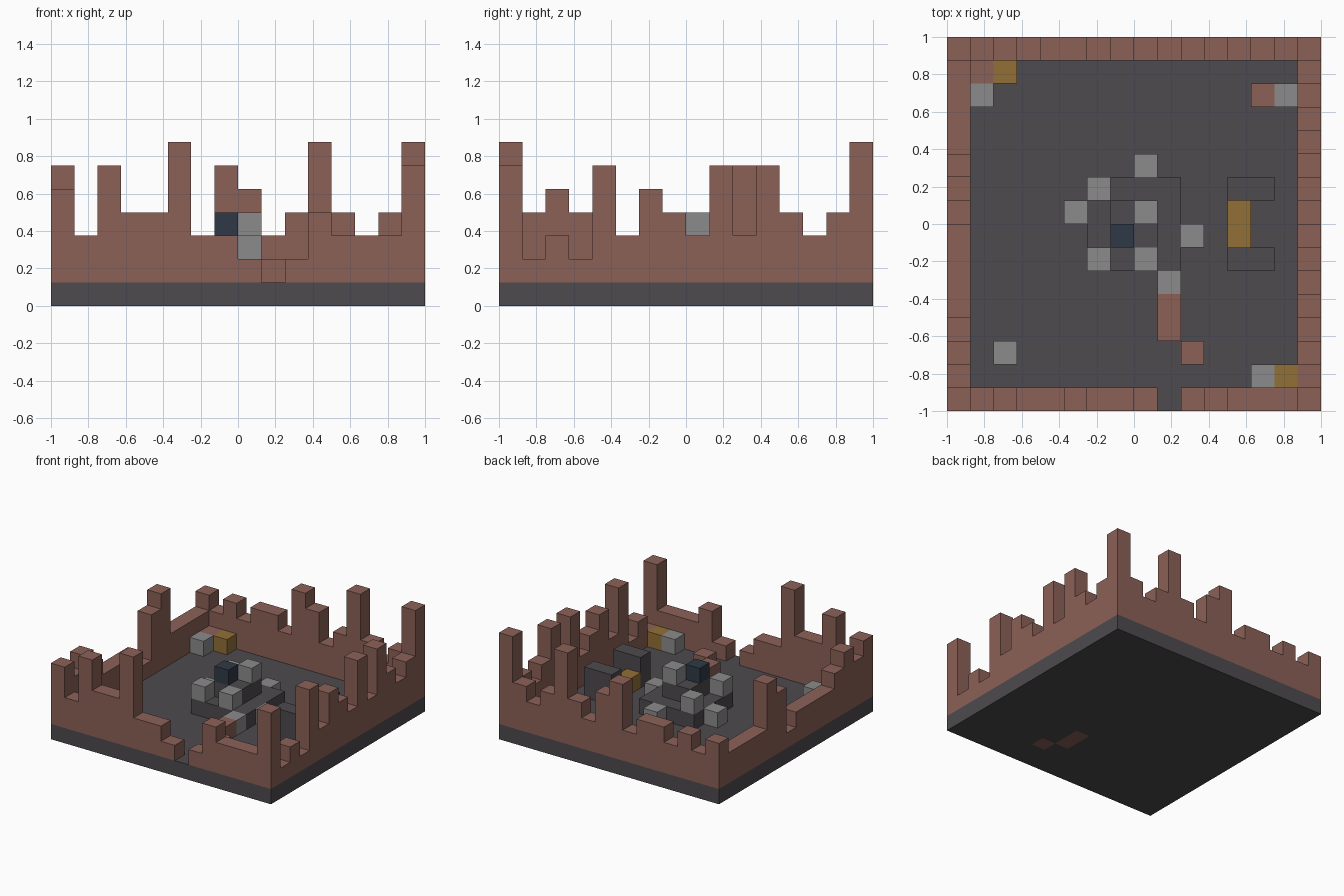
import bpy, bmesh
from mathutils import Vector

old = bpy.data.objects.get("Cube")
if old:
    bpy.data.objects.remove(old, do_unlink=True)

N = 16
S = 2 / N  # block size


def material(name, rgb):
    m = bpy.data.materials.new(name)
    m.use_nodes = True
    m.diffuse_color = (*rgb, 1)
    bsdf = m.node_tree.nodes["Principled BSDF"]
    bsdf.inputs["Base Color"].default_value = (*rgb, 1)
    bsdf.inputs["Roughness"].default_value = 0.9
    return m


brick = material("brick red", (0.26, 0.12, 0.095))
slate = material("dark slate", (0.075, 0.069, 0.075))
stone = material("grey stone", (0.26, 0.26, 0.26))
gold = material("dull gold", (0.29, 0.16, 0.037))
navy = material("dark blue", (0.028, 0.042, 0.062))

blocks = {}  # grid cell -> part name
parts = {}   # part name -> material


def fill(part, mat, xs, ys, zs):
    """Fill a range of grid cells with one part."""
    parts[part] = mat
    for i in range(*xs):
        for j in range(*ys):
            for k in range(*zs):
                blocks[i, j, k] = part


def block(part, mat, i, j, bottom, top):
    fill(part, mat, (i, i + 1), (j, j + 1), (bottom, top))


# Floor slab
fill("floor_slab", slate, (0, N), (0, N), (0, 1))

# Ruined outer walls: one height digit per block, left to right or front to back
front, back = "5364473321243336", "4343443653474347"
left, right = "5454333325633334", "6232635436364347"
for n in range(N):
    block("front_wall", brick, n, 0, 1, int(front[n]))
    block("back_wall", brick, n, N - 1, 1, int(back[n]))
    if 0 < n < N - 1:
        block("left_edge_wall", brick, 0, n, 1, int(left[n]))
        block("right_edge_wall", brick, N - 1, n, 1, int(right[n]))

# Stepped central pedestal, cut at its corner
fill("pedestal", slate, (6, 10), (6, 10), (1, 2))
fill("pedestal_core", slate, (7, 9), (7, 9), (2, 3))
block("pedestal_gem", navy, 7, 7, 3, 4)
block("pedestal_top_stone", stone, 8, 8, 3, 4)
for i, j in ((6, 6), (8, 6), (6, 9)):
    block("pedestal_stones", stone, i, j, 2, 3)

# Seat with dark arms
for j in (6, 9):
    fill("seat_arms", slate, (12, 14), (j, j + 1), (1, 3))
fill("seat_cushion", gold, (12, 13), (7, 9), (1, 2))

# Loose blocks on the floor
for i, j in ((5, 8), (8, 10), (10, 7), (9, 5), (2, 2), (13, 1), (1, 13), (14, 13)):
    block("loose_stones", stone, i, j, 1, 2)
for i, j in ((2, 14), (14, 1)):
    block("gold_blocks", gold, i, j, 1, 2)
for i, j in ((1, 14), (13, 13)):
    block("brick_rubble", brick, i, j, 1, 2)

# Brick path set through the floor
fill("brick_path", brick, (9, 10), (3, 5), (0, 2))
block("brick_path", brick, 10, 2, 0, 2)


def build(part, mat):
    """Make one mesh from the exposed block sides of a part."""
    bm = bmesh.new()
    for cell, owner in blocks.items():
        if owner != part:
            continue
        for axis in range(3):
            for side in (-1, 1):
                near = list(cell)
                near[axis] += side
                if tuple(near) in blocks:
                    continue
                n, u, v = Vector(), Vector(), Vector()
                n[axis] = side
                u[(axis + 1) % 3] = side
                v[(axis + 2) % 3] = 1
                mid = Vector(cell) + Vector((.5, .5, .5)) + n / 2
                corners = [mid + (u * a + v * b) / 2
                           for a, b in ((-1, -1), (1, -1), (1, 1), (-1, 1))]
                bm.faces.new([bm.verts.new((c.x * S - 1, c.y * S - 1, c.z * S))
                              for c in corners])
    bmesh.ops.remove_doubles(bm, verts=bm.verts, dist=S / 100)
    mesh = bpy.data.meshes.new(part)
    bm.to_mesh(mesh)
    bm.free()
    mesh.materials.append(mat)
    bpy.context.collection.objects.link(bpy.data.objects.new(part, mesh))


for part, mat in parts.items():
    build(part, mat)
